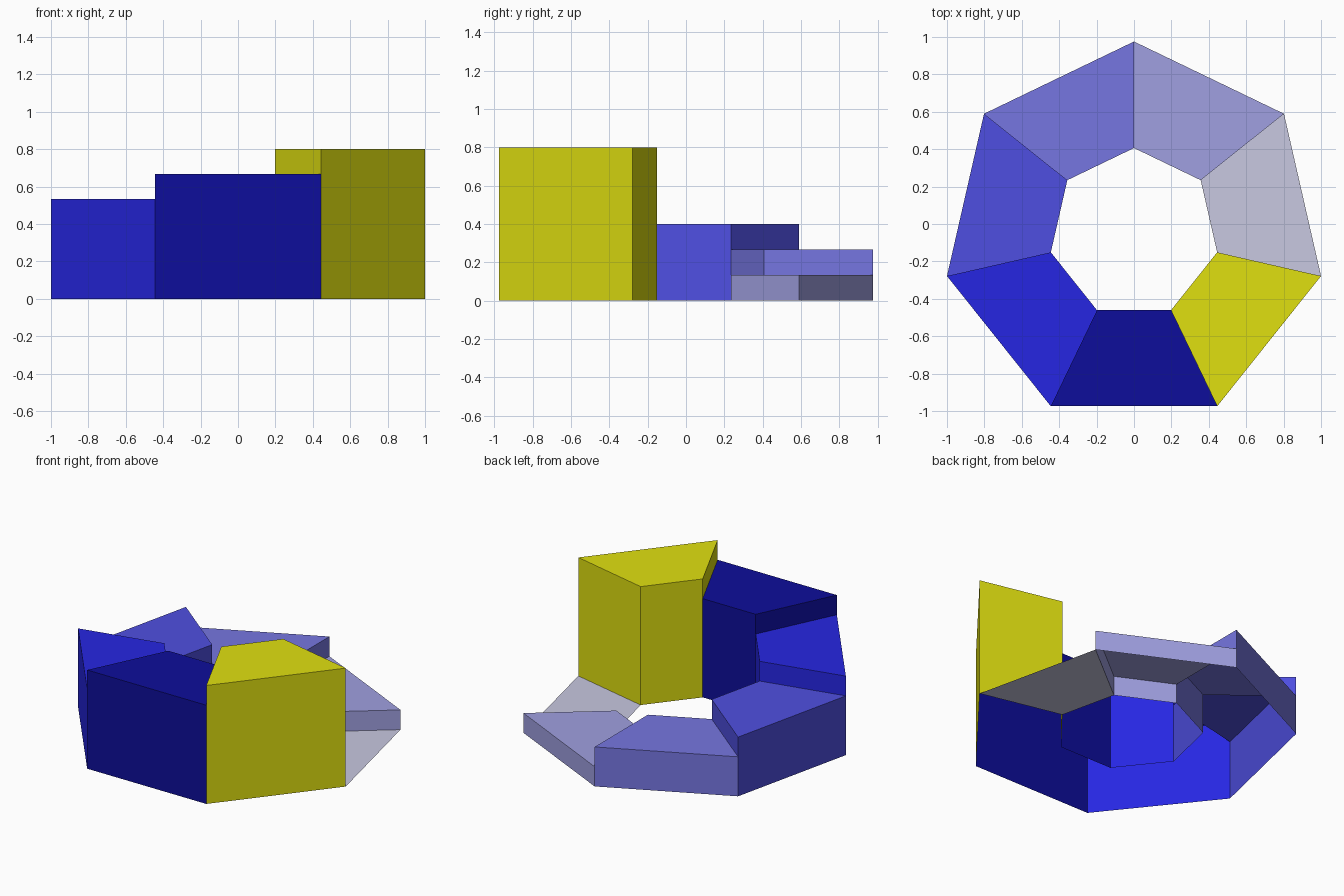
import bpy
import math

if "Cube" in bpy.data.objects:
    bpy.data.objects.remove(bpy.data.objects["Cube"])

N = 7                      # ring segments
OUTER, INNER = 1.0257, 0.456
CENTRE_Y = -0.05
RISE = 0.8 / 6             # height gained per step


def linear(c):
    c /= 255
    return c / 12.92 if c <= 0.04045 else ((c + 0.055) / 1.055) ** 2.4


# Colours run from pale grey through blue to navy, then yellow
COLOURS = [
    ("pale_grey", (200, 200, 225)),
    ("lavender", (160, 160, 225)),
    ("periwinkle", (118, 118, 225)),
    ("mid_blue", (79, 79, 225)),
    ("bright_blue", (38, 38, 226)),
    ("navy", (13, 13, 155)),
    ("yellow", (224, 224, 16)),
]


def corner(k, radius, z):
    a = math.radians(-90 / N + k * 360 / N)
    return (radius * math.cos(a), CENTRE_Y + radius * math.sin(a), z)


def add_step(i, colour_name, rgb):
    """One step of the open-bottomed spiral shell."""
    verts, faces = [], []

    def quad(*pts):
        n = len(verts)
        verts.extend(corner(*p) for p in pts)
        faces.append((n, n + 1, n + 2, n + 3))

    a, b, top, below = i, i + 1, i * RISE, (i - 1) * RISE
    # tread
    quad((a, INNER, top), (a, OUTER, top), (b, OUTER, top), (b, INNER, top))
    if i > 0:
        # outer wall, inner wall and the riser above the lower neighbour
        quad((a, OUTER, 0), (b, OUTER, 0), (b, OUTER, top), (a, OUTER, top))
        quad((b, INNER, 0), (a, INNER, 0), (a, INNER, top), (b, INNER, top))
        quad((a, INNER, below), (a, OUTER, below), (a, OUTER, top), (a, INNER, top))
    if i == N - 1:
        # tall end wall dropping to the flat step
        quad((b, OUTER, 0), (b, INNER, 0), (b, INNER, top), (b, OUTER, top))

    mesh = bpy.data.meshes.new(f"step_{i}")
    mesh.from_pydata(verts, [], faces)
    mesh.update()
    mat = bpy.data.materials.new(colour_name)
    mat.diffuse_color = (*map(linear, rgb), 1)
    mat.use_nodes = True
    mat.node_tree.nodes["Principled BSDF"].inputs["Base Color"].default_value = mat.diffuse_color
    mesh.materials.append(mat)
    obj = bpy.data.objects.new(f"step_{i}", mesh)
    bpy.context.collection.objects.link(obj)


for i, (colour_name, rgb) in enumerate(COLOURS):
    add_step(i, colour_name, rgb)
